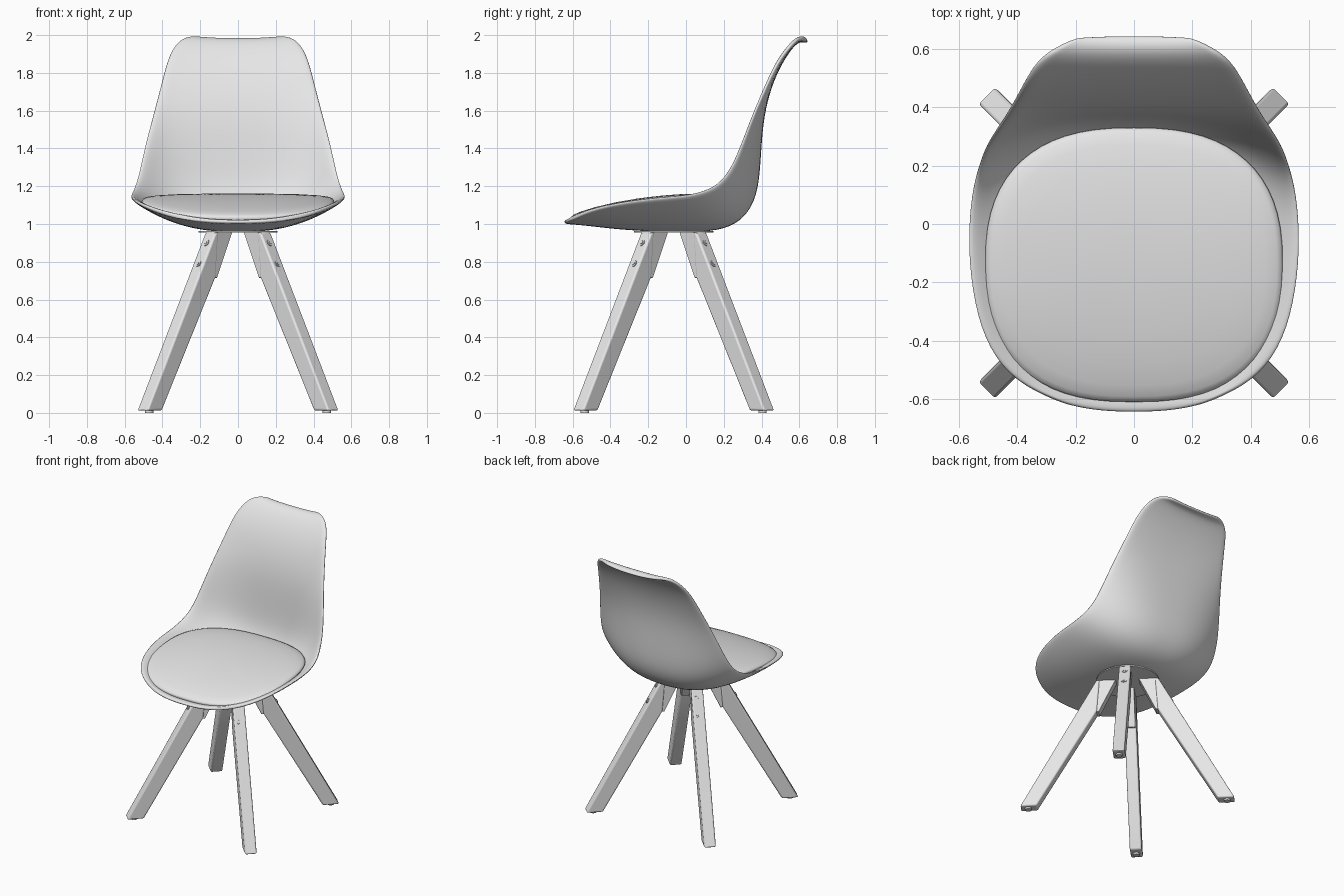
import bpy, bmesh, math
from mathutils import Matrix, Vector

if "Cube" in bpy.data.objects:
    bpy.data.objects.remove(bpy.data.objects["Cube"])

grey = bpy.data.materials.new("light grey")
grey.diffuse_color = (0.8, 0.8, 0.8, 1)
grey.use_nodes = True
grey.node_tree.nodes["Principled BSDF"].inputs["Base Color"].default_value = grey.diffuse_color


def add(name, verts, faces, smooth_angle=None):
    me = bpy.data.meshes.new(name)
    me.from_pydata(verts, [], faces)
    bm = bmesh.new()
    bm.from_mesh(me)
    bmesh.ops.recalc_face_normals(bm, faces=bm.faces)
    bm.to_mesh(me)
    bm.free()
    me.materials.append(grey)
    ob = bpy.data.objects.new(name, me)
    bpy.context.collection.objects.link(ob)
    if smooth_angle is None:
        me.polygons.foreach_set("use_smooth", [True] * len(me.polygons))
    else:
        bpy.ops.object.select_all(action='DESELECT')
        ob.select_set(True)
        bpy.context.view_layer.objects.active = ob
        bpy.ops.object.shade_smooth_by_angle(angle=math.radians(smooth_angle))
    return ob


# Shell: each row is centreline y, z, then rim x, y, z
rows = [
    (-.645, 1.012, .24, -.615, 1.027), (-.60, 1.010, .385, -.555, 1.055),
    (-.50, 1.000, .482, -.46, 1.09), (-.35, .982, .542, -.32, 1.12),
    (-.15, .970, .570, -.13, 1.143), (.05, .968, .568, .02, 1.153),
    (.20, .980, .553, .13, 1.185), (.305, 1.04, .532, .20, 1.24),
    (.365, 1.15, .512, .255, 1.33), (.382, 1.30, .487, .30, 1.44),
    (.392, 1.50, .447, .36, 1.59), (.417, 1.65, .412, .42, 1.72),
    (.467, 1.80, .378, .485, 1.86), (.54, 1.925, .34, .55, 1.943),
    (.60, 1.983, .285, .597, 1.990), (.645, 1.965, .20, .638, 1.982)]
N = 14
verts = []
for cy, cz, rx, ry, rz in rows:
    for j in range(N + 1):
        s = 2 * j / N - 1
        k = abs(s) ** 2.5
        verts.append((rx * s, cy + (ry - cy) * k, cz + (rz - cz) * k))
faces = [(i * (N + 1) + j, i * (N + 1) + j + 1, (i + 1) * (N + 1) + j + 1, (i + 1) * (N + 1) + j)
         for i in range(len(rows) - 1) for j in range(N)]
shell = add("seat_shell", verts, faces)
sol = shell.modifiers.new("thickness", 'SOLIDIFY')
sol.thickness = .024
sol.offset = 0
sub = shell.modifiers.new("smooth", 'SUBSURF')
sub.levels = sub.render_levels = 2


# Cushion: superellipse pad following the seat, with a rounded edge
M = 64
rings = [(.25, 0), (.5, 0), (.72, 0), (.88, 0), (.96, -.002), (.99, -.007), (1, -.015), (.985, -.03)]


def pad_z(y, r):
    t = (y + .14) / .47
    return 1.133 + .047 * t - .04 * t * t + .016 * (1 - r ** 4)


verts = [(0, -.14, pad_z(-.14, 0))]
for r, drop in rings:
    for j in range(M):
        a = 2 * math.pi * j / M
        c, s = math.cos(a), math.sin(a)
        x = .51 * r * math.copysign(abs(c) ** .8, c)
        y = -.14 + .47 * r * math.copysign(abs(s) ** .8, s)
        verts.append((x, y, pad_z(y, r) + drop))
faces = [(0, 1 + j, 1 + (j + 1) % M) for j in range(M)]
for i in range(len(rings) - 1):
    for j in range(M):
        a, b = 1 + i * M + j, 1 + i * M + (j + 1) % M
        faces.append((a, a + M, b + M, b))
add("seat_cushion", verts, faces)

# Base parts are placed around the leg centre
CENTRE = Vector((0, -.065, 0))


def prism(name, profile, width, angle, bevel):
    """Extrude a (radius, z) profile sideways and turn it to the given angle."""
    n = len(profile)
    rot = Matrix.Rotation(angle, 3, 'Z')
    vs = [rot @ Vector((r, side * width / 2, z)) + CENTRE for side in (-1, 1) for r, z in profile]
    fs = [tuple(range(n)), tuple(range(n, 2 * n))]
    fs += [(i, (i + 1) % n, (i + 1) % n + n, i + n) for i in range(n)]
    ob = add(name, vs, fs, 35)
    b = ob.modifiers.new("soft edges", 'BEVEL')
    b.width = bevel
    b.segments = 3
    return ob


def disc(name, pos, axis, radius, depth, n=24):
    """Short cylinder centred on pos along axis."""
    rot = Vector((0, 0, 1)).rotation_difference(Vector(axis)).to_matrix()
    vs = [rot @ Vector((radius * math.cos(2 * math.pi * j / n), radius * math.sin(2 * math.pi * j / n), h))
          + Vector(pos) for h in (-depth / 2, depth / 2) for j in range(n)]
    fs = [tuple(range(n)), tuple(range(n, 2 * n))]
    fs += [(j, (j + 1) % n, (j + 1) % n + n, j + n) for j in range(n)]
    return add(name, vs, fs, 35)


# Mounting plate under the shell
disc("mounting_plate", CENTRE + Vector((0, 0, .958)), (0, 0, 1), .21, .008, 48)

# Four splayed legs with brackets, screws and foot pads
for label, deg in (("back_right", 45), ("back_left", 135), ("front_left", 225), ("front_right", 315)):
    ang = math.radians(deg)
    out = Vector((math.cos(ang), math.sin(ang), 0))
    prism(label + "_leg", [(.717, .012), (.606, .012), (.203, .72), (.185, .955), (.2075, .955)],
          .08, ang, .01)
    prism(label + "_bracket", [(.208, .715), (.208, .955), (.077, .955), (.19, .715)], .07, ang, .003)
    normal = (out + Vector((0, 0, .545))).normalized()
    for k, z in enumerate((.90, .79)):
        pos = CENTRE + out * (.2075 + (.955 - z) * .545) + Vector((0, 0, z))
        disc(f"{label}_screw_{k + 1}", pos, normal, .018, .008, 16)
        disc(f"{label}_screw_head_{k + 1}", pos + normal * .004, normal, .010, .006, 6)
    disc(label + "_foot_pad", CENTRE + out * .665 + Vector((0, 0, .007)), (0, 0, 1), .022, .014, 16)
